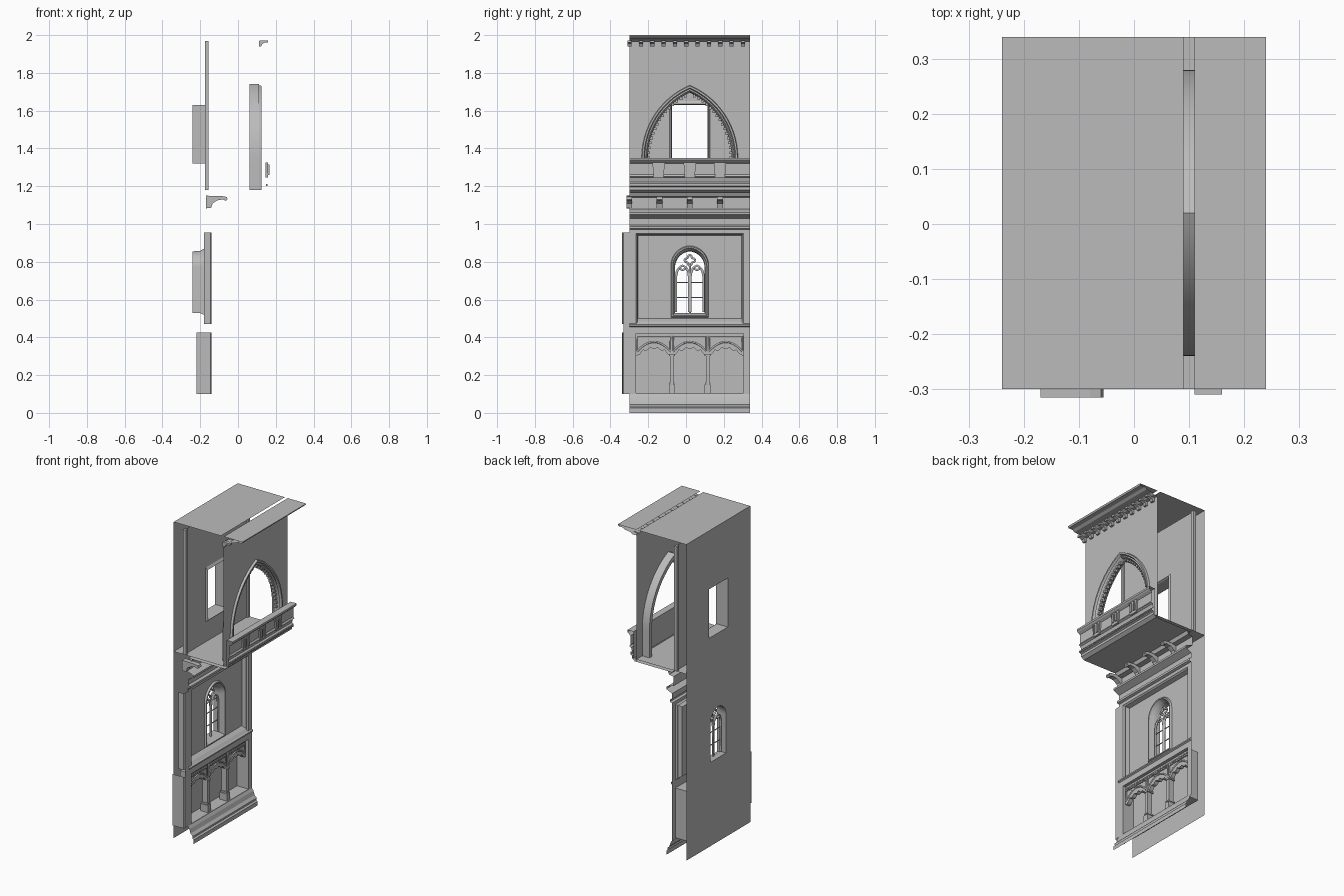
import bpy, bmesh, math
from mathutils import Vector

cube = bpy.data.objects.get("Cube")
if cube:
    bpy.data.objects.remove(cube)

stone = bpy.data.materials.new("grey_stone")
stone.use_nodes = True
GREY = (0.5, 0.5, 0.5, 1)
stone.diffuse_color = GREY
stone.node_tree.nodes["Principled BSDF"].inputs["Base Color"].default_value = GREY

Y0, Y1, C = -0.30, 0.34, 0.02   # bay ends and centre line


def finish(name, bm, smooth=False):
    me = bpy.data.meshes.new(name)
    bm.to_mesh(me)
    bm.free()
    me.materials.append(stone)
    ob = bpy.data.objects.new(name, me)
    bpy.context.collection.objects.link(ob)
    if smooth:
        bpy.ops.object.select_all(action='DESELECT')
        ob.select_set(True)
        bpy.context.view_layer.objects.active = ob
        bpy.ops.object.shade_smooth_by_angle(angle=math.radians(35))
    return ob


def rect(y0, y1, z0, z1):
    return [(y0, z0), (y1, z0), (y1, z1), (y0, z1)]


def arc_half(hw, zs, za, n=14):
    """Half of a pointed arch, from springing to apex, as (offset, z)."""
    h = za - zs
    r = (hw * hw + h * h) / (2 * hw)
    top = math.atan2(h, r - hw) if r > hw else math.pi / 2
    return [(hw - r + r * math.cos(top * i / n), zs + r * math.sin(top * i / n)) for i in range(n + 1)]


def arch(hw, z0, zs, za, c=C):
    half = arc_half(hw, zs, za)
    right = [(c + d, z) for d, z in half]
    left = [(c - d, z) for d, z in reversed(half[:-1])]
    return [(c - hw, z0), (c + hw, z0)] + right + left


def sheet(name, x, loops, facing=1):
    """Flat wall across x, first loop is the outline, the rest are holes."""
    bm = bmesh.new()
    edges = []
    for loop in loops:
        vs = [bm.verts.new((x, y, z)) for y, z in loop]
        edges += [bm.edges.new((vs[i - 1], vs[i])) for i in range(len(vs))]
    bmesh.ops.triangle_fill(bm, use_beauty=True, edges=edges, normal=(facing, 0, 0))
    bm.normal_update()
    bmesh.ops.reverse_faces(bm, faces=[f for f in bm.faces if f.normal.x * facing < 0])
    return finish(name, bm)


def loft(name, rings, smooth=True):
    """Skin between matching closed loops, each given as (x, loop)."""
    bm = bmesh.new()
    rows = [[bm.verts.new((x, y, z)) for y, z in loop] for x, loop in rings]
    for a, b in zip(rows, rows[1:]):
        for i in range(len(a)):
            bm.faces.new((a[i - 1], a[i], b[i], b[i - 1]))
    return finish(name, bm, smooth)


def extrude(name, pts, vec, cap=False):
    """Open strip, or capped solid, from a line of 3D points."""
    bm = bmesh.new()
    a = [bm.verts.new(p) for p in pts]
    b = [bm.verts.new(Vector(p) + Vector(vec)) for p in pts]
    for i in range(0 if cap else 1, len(a)):
        bm.faces.new((a[i - 1], a[i], b[i], b[i - 1]))
    if cap:
        bm.faces.new(a)
        bm.faces.new(b)
        bmesh.ops.recalc_face_normals(bm, faces=bm.faces)
    return finish(name, bm)


def moulding(name, profile):
    return extrude(name, [(x, Y0, z) for x, z in profile], (0, Y1 - Y0, 0))


def boxes(name, items):
    """Many blocks in one object, each (x0, x1, y0, y1, z0, z1)."""
    bm = bmesh.new()
    for x0, x1, y0, y1, z0, z1 in items:
        vs = bmesh.ops.create_cube(bm, size=1)["verts"]
        for v in vs:
            v.co = (x1 if v.co.x > 0 else x0, y1 if v.co.y > 0 else y0, z1 if v.co.z > 0 else z0)
    return finish(name, bm)


def bars(name, x, lines, radius):
    cu = bpy.data.curves.new(name, 'CURVE')
    cu.dimensions = '3D'
    cu.bevel_depth, cu.bevel_resolution = radius, 1
    for line in lines:
        sp = cu.splines.new('POLY')
        sp.points.add(len(line) - 1)
        for p, (y, z) in zip(sp.points, line):
            p.co = (x, y, z, 1)
    ob = bpy.data.objects.new(name, cu)
    bpy.context.collection.objects.link(ob)
    bpy.ops.object.select_all(action='DESELECT')
    ob.select_set(True)
    bpy.context.view_layer.objects.active = ob
    bpy.ops.object.convert(target='MESH')
    ob.data.materials.clear()
    ob.data.materials.append(stone)


# Back wall with both window openings, and roof
top_win = rect(C - .095, C + .095, 1.32, 1.63)
low_in, low_out = arch(.078, .53, .77, .855), arch(.10, .50, .78, .885)
sheet("back_wall", -.24, [rect(Y0, Y1, 0, 2), top_win, low_in], -1)
moulding("roof", [(.09, 2), (-.24, 2)])

# Upper room: inner wall, window reveal, jambs and floor
sheet("inner_wall", -.165, [rect(Y0, Y1, 1.18, 1.97), top_win])
loft("upper_window_reveal", [(-.24, top_win), (-.165, top_win),
     (-.155, rect(C - .10, C + .10, 1.315, 1.635)), (-.165, rect(C - .108, C + .108, 1.307, 1.65))], False)
boxes("inner_jambs", [(-.175, -.155, Y0, Y0 + .02, 1.18, 1.97), (-.175, -.155, Y1 - .02, Y1, 1.18, 1.97)])
moulding("room_floor", [(.12, 1.18), (-.24, 1.18)])

# Upper front with the great pointed arch
def great(d):
    return arch(.225 + d, 1.18, 1.35, 1.70 + d * 1.15)

sheet("upper_front_wall", .11, [rect(Y0, Y1, 1.1795, 1.97), great(.03)])
loft("great_arch_moulding", [(.11, great(.03)), (.124, great(.027)), (.124, great(.018)), (.112, great(.013)),
     (.118, great(.006)), (.11, great(0)), (.085, great(-.004)), (.06, great(.01)), (.06, great(.035)), (.11, great(.035))])
studs = [(C + s * d, z) for s in (-1, 1) for d, z in arc_half(.218, 1.35, 1.69, 16)[:-1]]
boxes("arch_studs", [(.085, .105, y - .007, y + .007, z - .007, z + .007) for y, z in studs])

# Top cornice with its row of brackets
moulding("top_cornice", [(.11, 1.965), (.135, 1.965), (.15, 1.975), (.19, 1.98), (.205, 1.99),
                         (.235, 1.99), (.24, 2), (.11, 2)])
for i in range(11):
    y = -.31 + i * .06
    prof = [(.11, 1.97), (.16, 1.972), (.16, 1.96), (.145, 1.962), (.13, 1.955), (.122, 1.94), (.11, 1.94)]
    extrude("cornice_bracket", [(x, y, z) for x, z in prof], (0, .022, 0), True)

# Balcony parapet, beads and shield plates
moulding("balcony_parapet", [(-.14, 1.165), (.12, 1.165), (.14, 1.18), (.14, 1.195), (.15, 1.20), (.15, 1.215),
                             (.14, 1.222), (.146, 1.245), (.158, 1.252), (.15, 1.262), (.15, 1.32), (.165, 1.33),
                             (.172, 1.338), (.172, 1.35), (.13, 1.35), (.13, 1.18)])
boxes("balcony_beads", [(.148, .156, Y0 + .016 * i, Y0 + .016 * i + .009, 1.202, 1.213) for i in range(40)])
for y in (-.145, C, .18):
    shape = [(-.033, 1.325), (.033, 1.325), (.026, 1.245), (-.026, 1.245)]
    extrude("shield_plate", [(.145, y + d, z) for d, z in shape], (.015, 0, 0), True)
    boxes("shield_relief", [(.16, .167, y + s * .014 - .006, y + s * .014 + .006, 1.26, 1.315) for s in (-1, 1)])

# String courses and large corbels below the balcony
moulding("string_courses", [(-.14, .954), (-.14, .97), (-.125, .975), (-.125, .988), (-.14, .995), (-.14, 1.03),
                            (-.12, 1.04), (-.10, 1.05), (-.10, 1.062), (-.12, 1.072), (-.15, 1.08), (-.15, 1.14),
                            (-.12, 1.145), (-.11, 1.165)])
for i in range(4):
    prof = [(-.17, 1.15), (-.08, 1.147), (-.06, 1.143), (-.055, 1.13), (-.065, 1.122), (-.08, 1.13),
            (-.11, 1.125), (-.135, 1.108), (-.142, 1.085), (-.17, 1.083)]
    extrude("corbel", [(x, -.315 + i * .16, z) for x, z in prof], (0, .03, 0), True)

# Lower front: frame, recessed window panel and arcade recess
L, R = -.265, .305
panel, arcade = rect(L, R, .47, .95), rect(L, R, .105, .42)
sheet("lower_front_frame", -.14, [rect(Y0, Y1, .098, .955), panel, arcade])
panel_back = rect(L + .01, R - .01, .50, .94)
loft("panel_reveal", [(-.14, panel), (-.15, rect(L + .008, R - .008, .48, .942)),
                      (-.155, rect(L + .003, R - .003, .485, .947)), (-.18, panel_back)], False)
low_frame = arch(.10, .505, .78, .885)
sheet("panel_back", -.18, [panel_back, low_frame])
moulding("band_bead", [(-.14, .455), (-.132, .46), (-.132, .468), (-.14, .473)])
loft("arcade_reveal", [(-.14, arcade), (-.22, arcade)], False)
sheet("arcade_back", -.22, [arcade])

# Lower window: splayed surround and tracery
loft("lower_window_surround", [(-.18, low_frame), (-.168, arch(.096, .509, .78, .88)),
     (-.168, arch(.09, .515, .777, .873)), (-.19, arch(.085, .523, .773, .864)),
     (-.20, arch(.08, .528, .77, .858)), (-.24, low_in)])
lancets = []
for s in (-1, 1):
    c = C + s * .038
    lancets.append(arch(.034, .535, .73, .78, c)[1:] + [(c - .034, .535)])
    lancets.append([(c + .032 * math.cos(a), .725 + .012 * abs(math.sin(2 * a)) + .03 * math.sin(a))
                    for a in [math.pi * i / 16 for i in range(17)]])
ring = [(C + .023 * math.cos(a) * (1 + .25 * math.cos(4 * a)), .808 + .023 * math.sin(a) * (1 + .25 * math.cos(4 * a)))
        for a in [math.tau * i / 32 for i in range(33)]]
bars("window_tracery", -.205, lancets + [ring, [(C, .53), (C, .79)]], .006)
bars("window_glazing_bars", -.205, [[(C - .078, z), (C + .078, z)] for z in (.61, .69)], .003)

# Arcade: three cusped arches on slim columns
W = (R - L) / 3
for i in range(3):
    c = L + W * (i + .5)
    cusp = []
    for k in range(37):
        t = -1 + k / 18
        cusp.append((c + t * W / 2, .305 + .045 * (1 - t * t) - .012 * abs(math.cos(t * math.pi * 2.5)) * (abs(t) < .95)))
    extrude("cusped_arch", [(-.185, y, z) for y, z in [(c - W / 2, .42)] + cusp + [(c + W / 2, .42)]], (.025, 0, 0), True)
    hood = [(c + t * W / 2 * .94, .325 + .05 * (1 - t * t)) for t in [-1 + k / 8 for k in range(17)]]
    edge = rect(c - W * .46, c + W * .46, .328, .405)
    bars("arch_hood", -.16, [hood, edge[1:] + edge[:1]], .005)
    boxes("spandrel_studs", [(-.16, -.153, c + t * W - .006, c + t * W + .006, .385, .397)
                             for t in [-.4 + .1 * k for k in range(9)]])
for y in (L + W, L + 2 * W):
    boxes("arcade_column", [(-.19, -.155, y - .01, y + .01, .15, .31), (-.20, -.148, y - .016, y + .016, .105, .15),
                            (-.195, -.15, y - .014, y + .014, .155, .162), (-.195, -.15, y - .016, y + .016, .30, .312)])

# Base plinth
moulding("base_plinth", [(-.10, 0), (-.10, .025), (-.11, .032), (-.107, .045), (-.122, .06), (-.13, .085), (-.14, .1)])

# Returns that stand out past the front end
for x, z0, z1 in ((-.22, .1, .425), (-.18, .47, .955)):
    extrude("side_return", [(x, -.34, z0), (-.145, -.337, z0), (-.14, -.33, z0), (-.14, Y0, z0)], (0, 0, z1 - z0))
extrude("side_return_band", [(-.14, -.33, .425), (-.14, Y0, .425)], (0, 0, .045))
